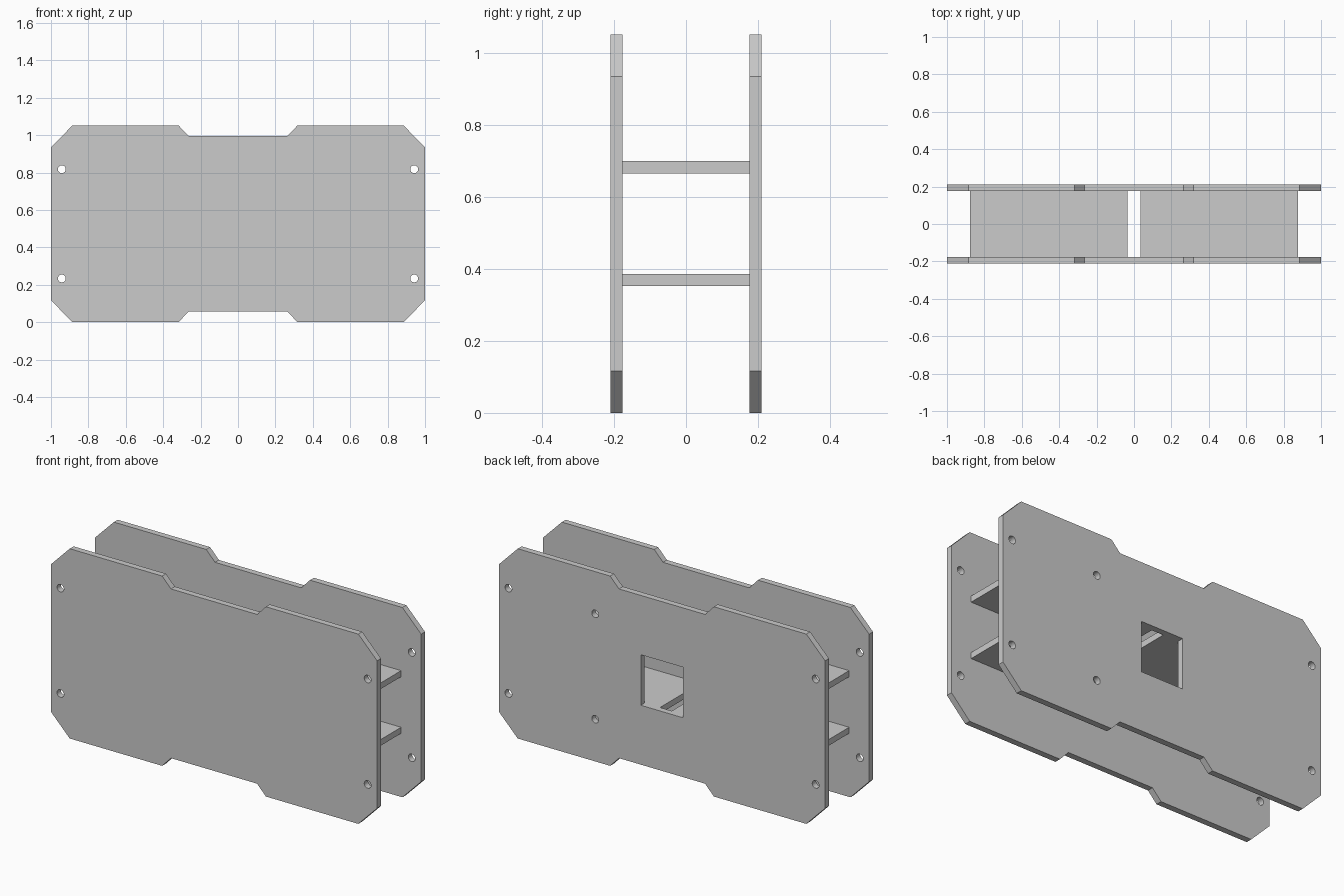
import bpy
import math

cube = bpy.data.objects.get("Cube")
if cube:
    bpy.data.objects.remove(cube, do_unlink=True)

grey = bpy.data.materials.new("light grey")
grey.use_nodes = True
colour = (0.6, 0.6, 0.6, 1)
grey.diffuse_color = colour
grey.node_tree.nodes["Principled BSDF"].inputs["Base Color"].default_value = colour

MID = 0.526          # mid height, the plates are symmetric about it
THICK = 0.034        # sheet thickness
OUTER = 0.21         # outer face of the plates


def circle(x, z, radius=0.021, sides=24):
    steps = [math.tau * i / sides for i in range(sides)]
    return [(x + radius * math.cos(a), z + radius * math.sin(a)) for a in steps]


def rectangle(half_x, half_z):
    return [(-half_x, -half_z), (half_x, -half_z), (half_x, half_z), (-half_x, half_z)]


def plate(name, y, loops):
    """Flat sheet from an outline and its cut-outs, standing upright at y."""
    curve = bpy.data.curves.new(name, "CURVE")
    curve.dimensions = "2D"
    curve.fill_mode = "BOTH"
    curve.extrude = THICK / 2
    for loop in loops:
        spline = curve.splines.new("POLY")
        spline.points.add(len(loop) - 1)
        for point, (x, z) in zip(spline.points, loop):
            point.co = (x, z, 0, 1)
        spline.use_cyclic_u = True
        spline.use_smooth = False
    curve.materials.append(grey)
    obj = bpy.data.objects.new(name, curve)
    bpy.context.collection.objects.link(obj)
    obj.location = (0, y, MID)
    obj.rotation_euler.x = math.pi / 2
    bpy.ops.object.select_all(action="DESELECT")
    obj.select_set(True)
    bpy.context.view_layer.objects.active = obj
    bpy.ops.object.convert(target="MESH")
    bpy.ops.object.shade_flat()


# Outline: chamfered corners, shallow notch in the top and bottom edges
quarter = [(1, 0.409), (0.885, MID), (0.318, MID), (0.264, 0.469)]
top = quarter + [(-x, z) for x, z in reversed(quarter)]
outline = top + [(-x, -z) for x, z in top]

HOLE_Z = 0.292
corner_holes = [circle(x, z) for x in (-0.942, 0.942) for z in (-HOLE_Z, HOLE_Z)]
extra_holes = [circle(0.41, z) for z in (-HOLE_Z, HOLE_Z)]
window = rectangle(0.13, 0.14)

plate_y = OUTER - THICK / 2
plate("front_plate", -plate_y, [outline] + corner_holes)
plate("back_plate", plate_y, [outline] + corner_holes + extra_holes + [window])

# Shelves joining the plates, with a gap in the middle
INNER_X, OUTER_X = 0.036, 0.877
for side, sx in (("left", 1), ("right", -1)):
    for level, sz in (("upper", 1), ("lower", -1)):
        x = sx * (INNER_X + OUTER_X) / 2
        bpy.ops.mesh.primitive_cube_add(size=1, location=(x, 0, MID + sz * 0.157))
        shelf = bpy.context.object
        shelf.name = f"{level}_{side}_shelf"
        shelf.scale = (OUTER_X - INNER_X, 2 * (OUTER - THICK), THICK)
        shelf.data.materials.append(grey)
